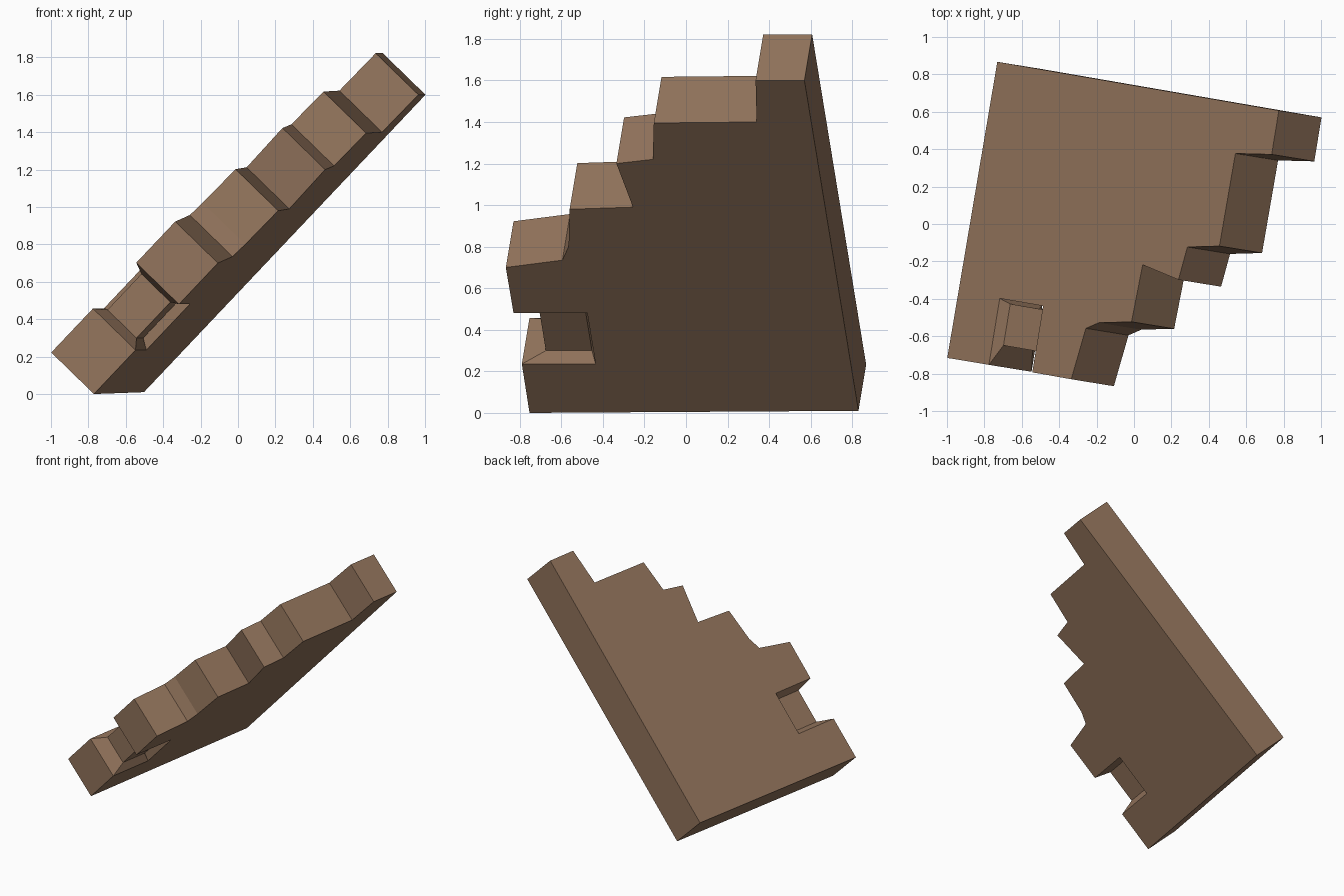
import bpy, bmesh
from mathutils import Vector

if "Cube" in bpy.data.objects:
    bpy.data.objects.remove(bpy.data.objects["Cube"])

# slab thickness vector, and lengthwise direction of the tilted slab
T = Vector((-0.228, 0.037, 0.222))
U = Vector((0.683, -0.116, 0.721))

brown = bpy.data.materials.new("brown")
brown.diffuse_color = (0.29, 0.175, 0.107, 1)
brown.use_nodes = True
brown.node_tree.nodes["Principled BSDF"].inputs["Base Color"].default_value = brown.diffuse_color


def on_slab(y, z):
    """Point on the tilted underside plane for a given y, z."""
    return Vector((-0.77 + (0.116 * (y + 0.75) + 0.693 * z) / 0.712, y, z))


def finish(bm, name):
    bmesh.ops.recalc_face_normals(bm, faces=bm.faces)
    me = bpy.data.meshes.new(name)
    bm.to_mesh(me)
    bm.free()
    me.materials.append(brown)
    ob = bpy.data.objects.new(name, me)
    bpy.context.collection.objects.link(ob)


# stepped slab: jagged outline of the underside, extruded through the thickness
outline = [(-0.753, 0), (-0.79, 0.235), (-0.435, 0.235), (-0.475, 0.48),
           (-0.83, 0.48), (-0.867, 0.70), (-0.595, 0.735), (-0.565, 0.80),
           (-0.56, 0.98), (-0.255, 0.99), (-0.335, 1.20), (-0.16, 1.22),
           (-0.155, 1.395), (0.34, 1.40), (0.335, 1.60), (0.57, 1.60), (0.83, 0.01)]
bm = bmesh.new()
low = [bm.verts.new(on_slab(*p)) for p in outline]
top = [bm.verts.new(v.co + T) for v in low]
bm.faces.new(low)
bm.faces.new(top)
for i in range(len(low)):
    j = (i + 1) % len(low)
    bm.faces.new((low[i], low[j], top[j], top[i]))
finish(bm, "stepped_slab")

# bridge across the notch: thin bar flaring out to both notch walls
walls = [(on_slab(-0.79, 0.235), on_slab(-0.435, 0.235)),
         (on_slab(-0.83, 0.48), on_slab(-0.475, 0.48))]
full = [(0, 0), (1, 0), (1, 1), (0, 1)]
inset = [(0.32, 0.17), (0.945, 0.17), (0.945, 0.85), (0.32, 0.85)]
bm = bmesh.new()
loops = []
for wall, shape, shift in ((0, full, 0), (0, inset, 0.037), (1, inset, -0.037), (1, full, 0)):
    a, b = walls[wall]
    loops.append([bm.verts.new(a.lerp(b, f) + T * n + U * shift) for f, n in shape])
for p, q in zip(loops, loops[1:]):
    for i in range(4):
        j = (i + 1) % 4
        bm.faces.new((p[i], p[j], q[j], q[i]))
finish(bm, "notch_bridge")
